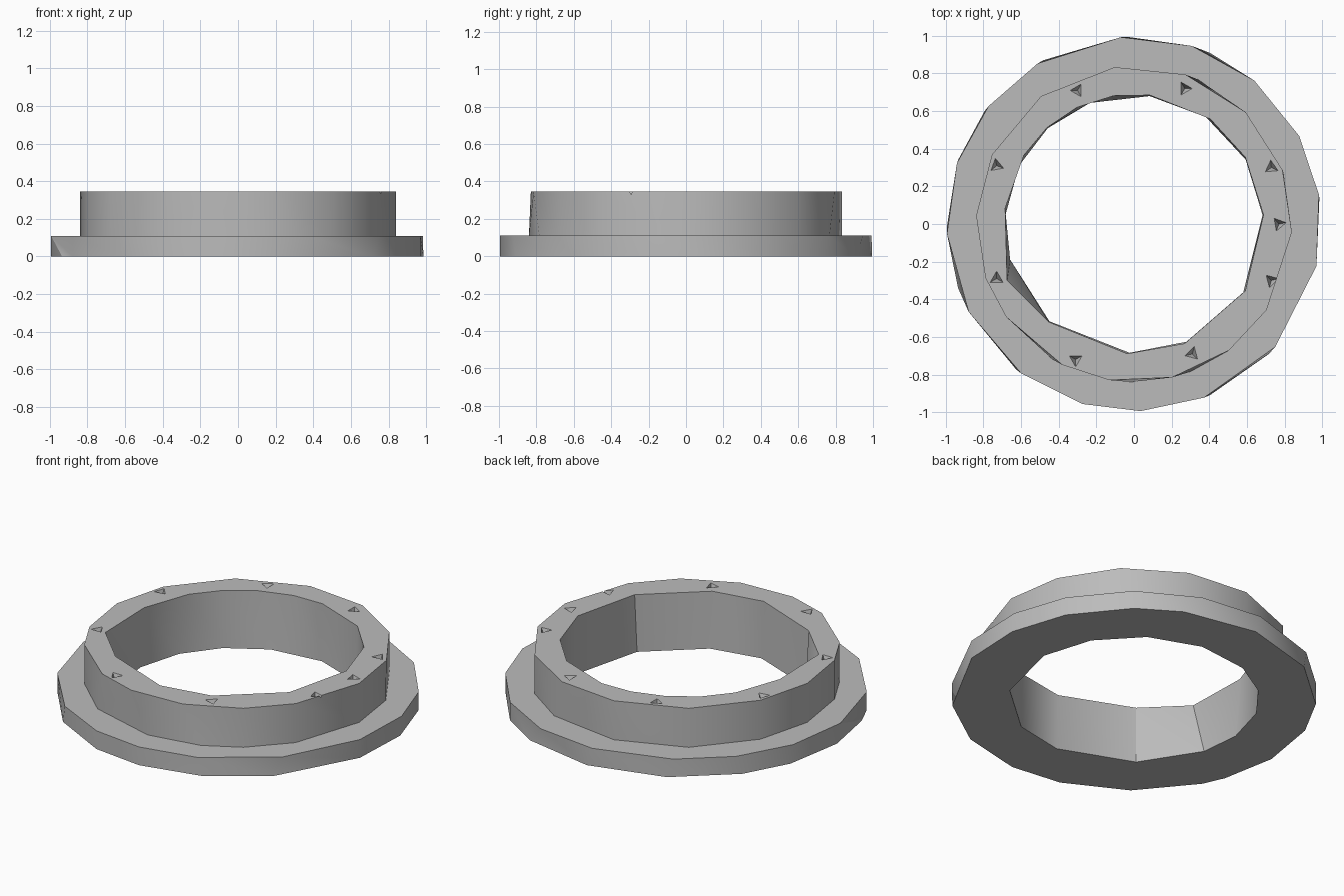
import bpy
import bmesh
from math import radians, cos, sin

cube = bpy.data.objects.get("Cube")
if cube:
    bpy.data.objects.remove(cube, do_unlink=True)

# One plain grey material
grey = bpy.data.materials.new("plain grey")
grey.use_nodes = True
colour = (0.5, 0.5, 0.5, 1.0)
grey.diffuse_color = colour
grey.node_tree.nodes["Principled BSDF"].inputs["Base Color"].default_value = colour


def make_object(name, bm):
    bmesh.ops.recalc_face_normals(bm, faces=bm.faces)
    mesh = bpy.data.meshes.new(name)
    bm.to_mesh(mesh)
    bm.free()
    mesh.materials.append(grey)
    obj = bpy.data.objects.new(name, mesh)
    bpy.context.collection.objects.link(obj)
    return obj


def add_loop(bm, radius, height, angles):
    """Uneven ring of corners, as (angle, vertex) pairs in angle order."""
    return [(a, bm.verts.new((radius * cos(radians(a)), radius * sin(radians(a)), height)))
            for a in sorted(angles)]


def zip_loops(bm, first, second):
    """Join two rings with triangles, always advancing the ring that lags in angle."""
    i = j = 0
    n, m = len(first), len(second)

    def angle(ring, k):
        return ring[k % len(ring)][0] + 360 * (k // len(ring))

    while i < n or j < m:
        a, b = first[i % n][1], second[j % m][1]
        if j >= m or (i < n and angle(first, i + 1) <= angle(second, j + 1)):
            i += 1
            bm.faces.new((a, first[i % n][1], b))
        else:
            j += 1
            bm.faces.new((a, second[j % m][1], b))


# Flanged ring: closed section of six uneven polygon rings
flange_top = [-177, -152, -127, -106, -88, -68, -41, -13, 9, 28, 50, 72, 94, 121, 141, 161]
flange_base = [-179, -160, -152, -129, -106, -88, -66, -44, -13, 8, 28, 50, 66, 92, 119, 143, 160]
collar_top = [-160, -144, -117, -99, -76, -53, -33, -3, 20, 45, 71, 97, 126, 154, 177]
collar_base = [-160, -144, -121, -91, -69, -53, -33, -3, 19, 45, 66, 97, 126, 154, 177]
bore_top = [-156, -131, -93, -67, -31, 4, 31, 54, 83, 99, 116, 132, 148, 173]
bore_base = [-164, -131, -92, -66, -32, 4, 30, 56, 83, 110, 132, 153, 176]

bm = bmesh.new()
rings = [
    add_loop(bm, 0.995, 0, flange_base),
    add_loop(bm, 0.995, 0.11, flange_top),
    add_loop(bm, 0.84, 0.11, collar_base),
    add_loop(bm, 0.84, 0.345, collar_top),
    add_loop(bm, 0.69, 0.345, bore_top),
    add_loop(bm, 0.685, 0, bore_base),
]
# The bore opens out at one upper corner
for angle, vert in rings[4]:
    if angle == -156:
        vert.co.x *= 1.07
        vert.co.y *= 1.07
for k in range(len(rings)):
    zip_loops(bm, rings[k], rings[(k + 1) % len(rings)])
ring = make_object("flanged_ring", bm)

# Small three-sided pits in the collar's top face
bm = bmesh.new()
pits = [(-0.3, 0.71, 60), (0.27, 0.72, 0), (-0.73, 0.31, 100), (0.73, 0.3, 95), (0.77, 0, 10),
        (0.73, -0.3, 15), (0.31, -0.69, 75), (-0.31, -0.72, 30), (-0.73, -0.29, 90)]
for x, y, turn in pits:
    corners = [bm.verts.new((x + 0.05 * cos(radians(turn + 120 * k)),
                             y + 0.05 * sin(radians(turn + 120 * k)), 0.36)) for k in range(3)]
    tip = bm.verts.new((x, y, 0.29))
    bm.faces.new(corners)
    for k in range(3):
        bm.faces.new((corners[k], corners[(k + 1) % 3], tip))
cutter = make_object("pit_cutter", bm)
cutter.hide_render = True

cut = ring.modifiers.new("pits", 'BOOLEAN')
cut.operation = 'DIFFERENCE'
cut.solver = 'EXACT'
cut.object = cutter
bpy.ops.object.select_all(action='DESELECT')
bpy.context.view_layer.objects.active = ring
ring.select_set(True)
bpy.ops.object.modifier_apply(modifier=cut.name)
bpy.data.objects.remove(cutter, do_unlink=True)
bpy.ops.object.shade_smooth_by_angle(angle=radians(35))
